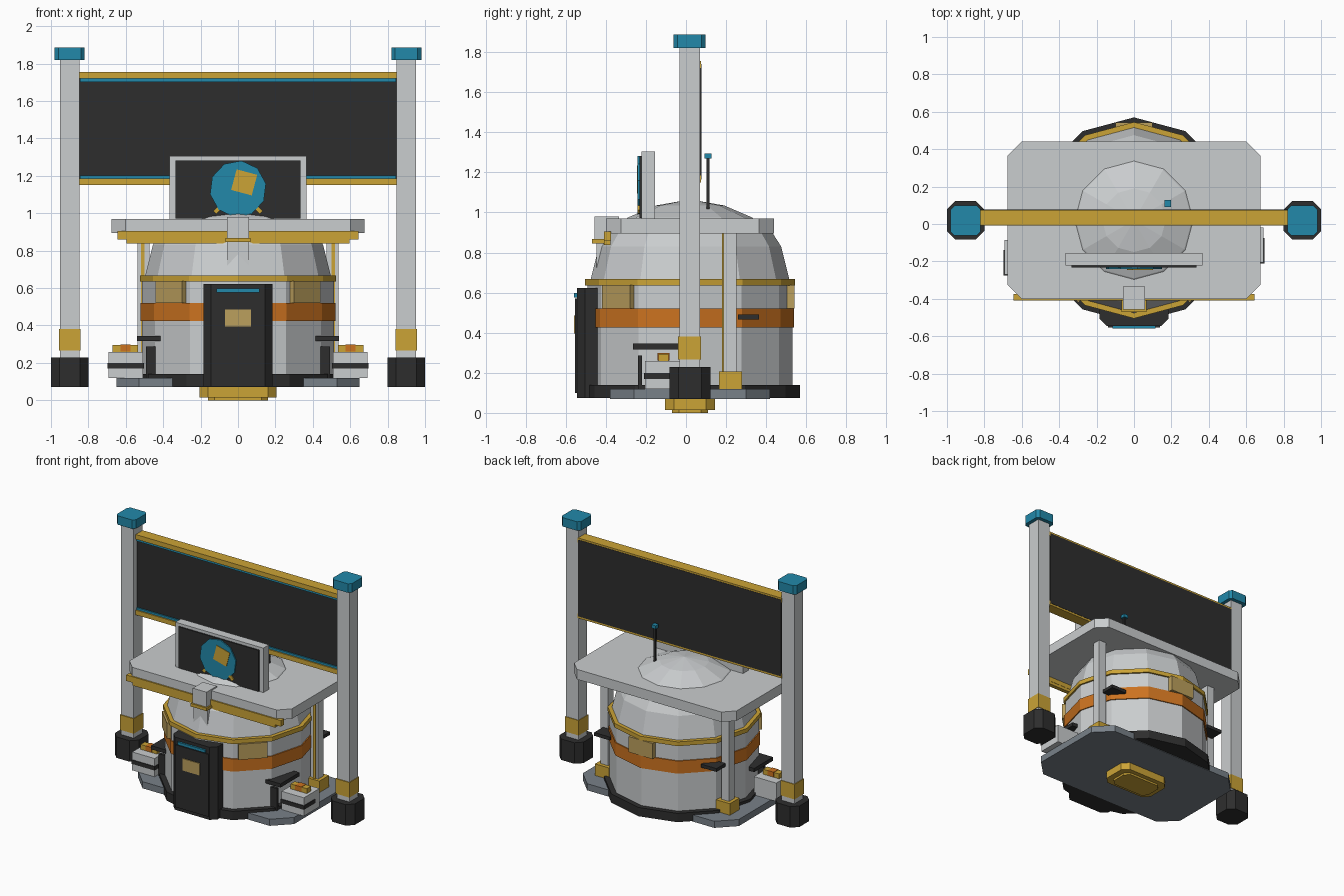
import bpy, bmesh, math
from mathutils import Matrix, Vector

if "Cube" in bpy.data.objects:
    bpy.data.objects.remove(bpy.data.objects["Cube"])

def material(name, rgb):
    m = bpy.data.materials.new(name)
    m.diffuse_color = (*rgb, 1)
    m.use_nodes = True
    m.node_tree.nodes["Principled BSDF"].inputs["Base Color"].default_value = m.diffuse_color
    return m

LIGHT = material("light grey", (0.59, 0.61, 0.62))
DARK = material("charcoal", (0.027, 0.027, 0.027))
SLATE = material("slate grey", (0.19, 0.22, 0.25))
GOLD = material("gold", (0.60, 0.37, 0.037))
TEAL = material("teal", (0.016, 0.25, 0.40))
ORANGE = material("orange", (0.60, 0.17, 0.014))
TAN = material("tan", (0.50, 0.35, 0.11))
CY = 0.02  # centre line of the drum

def finish(name, bm, mats):
    bmesh.ops.recalc_face_normals(bm, faces=bm.faces)
    me = bpy.data.meshes.new(name)
    bm.to_mesh(me)
    bm.free()
    for m in mats:
        me.materials.append(m)
    ob = bpy.data.objects.new(name, me)
    bpy.context.collection.objects.link(ob)
    return ob

def prism(name, mat, pts, z0, z1, matrix=None):
    bm = bmesh.new()
    f = bm.faces.new([bm.verts.new((x, y, z0)) for x, y in pts])
    r = bmesh.ops.extrude_face_region(bm, geom=[f])
    for v in r["geom"]:
        if isinstance(v, bmesh.types.BMVert):
            v.co.z = z1
    if matrix:
        bm.transform(matrix)
    return finish(name, bm, [mat])

def box(name, mat, xr, yr, zr, c=0, matrix=None):
    """Upright block, optionally with its four vertical corners cut by c."""
    (x0, x1), (y0, y1) = sorted(xr), sorted(yr)
    if c:
        pts = [(x0 + c, y0), (x1 - c, y0), (x1, y0 + c), (x1, y1 - c),
               (x1 - c, y1), (x0 + c, y1), (x0, y1 - c), (x0, y0 + c)]
    else:
        pts = [(x0, y0), (x1, y0), (x1, y1), (x0, y1)]
    return prism(name, mat, pts, zr[0], zr[1], matrix)

def lathe(name, mat, profile, n=12):
    """Faceted turned part around the drum axis."""
    bm = bmesh.new()
    rings = []
    for r, z in profile:
        rings.append([bm.verts.new((r * math.cos(2 * math.pi * i / n),
                      CY + r * math.sin(2 * math.pi * i / n), z)) for i in range(n)])
    for a, b in zip(rings, rings[1:]):
        for i in range(n):
            bm.faces.new((a[i], a[(i + 1) % n], b[(i + 1) % n], b[i]))
    bm.faces.new(rings[0])
    bm.faces.new(rings[-1])
    bmesh.ops.remove_doubles(bm, verts=bm.verts, dist=0.0005)
    return finish(name, bm, [mat])

def mx(s, a, b):
    return (s * a, s * b)

# Base slab, skirt ring and underside hatch
box("base_slab", SLATE, (-0.65, 0.65), (-0.38, 0.42), (0.07, 0.12), 0.12)
lathe("base_skirt", DARK, [(0.55, 0.074), (0.55, 0.14)])
box("bottom_hatch", GOLD, (-0.205, 0.205), (-0.105, 0.145), (0.015, 0.072), 0.045)
box("hatch_plate", GOLD, (-0.16, 0.16), (-0.07, 0.11), (0.0, 0.02), 0.035)

# Drum, bands and dome
lathe("drum_wall", LIGHT, [(0.512, 0.12), (0.512, 0.65)])
lathe("orange_band", ORANGE, [(0.52, 0.425), (0.52, 0.52)])
lathe("gold_ring", GOLD, [(0.525, 0.635), (0.525, 0.667)])
lathe("dome", LIGHT, [(0.50, 0.65), (0.455, 0.83), (0.41, 0.90), (0.31, 0.975),
                      (0.17, 1.035), (0.0005, 1.065)])

# Tan windows: two at the front diagonals, one at the back
for label, deg in (("front_left", -135), ("front_right", -45), ("back", 90)):
    m = Matrix.Translation((0, CY, 0)) @ Matrix.Rotation(math.radians(deg), 4, 'Z')
    box("window_" + label, TAN, (0.46, 0.522), (-0.1, 0.1), (0.52, 0.637), 0, m)

# Door block with inset panel, lamp and plaque
prism("door_frame", DARK, [(-0.185, -0.42), (-0.185, -0.505), (-0.145, -0.545),
                           (0.145, -0.545), (0.185, -0.505), (0.185, -0.42)], 0.075, 0.622)
box("door_panel", DARK, (-0.14, 0.14), (-0.553, -0.54), (0.10, 0.57))
box("door_lamp", TEAL, (-0.115, 0.115), (-0.559, -0.54), (0.577, 0.598))
box("door_plaque", TAN, (-0.07, 0.07), (-0.559, -0.55), (0.395, 0.485))

# Canopy with gold front trim and central bracket
box("canopy", LIGHT, (-0.677, 0.677), (-0.40, 0.44), (0.895, 0.97), 0.075)
box("canopy_trim", GOLD, (-0.645, 0.645), (-0.41, -0.375), (0.86, 0.905))
box("canopy_trim_lower", GOLD, (-0.595, 0.595), (-0.408, -0.377), (0.838, 0.862))
box("bracket", LIGHT, (-0.058, 0.058), (-0.457, -0.335), (0.868, 0.98))
box("bracket_clip", GOLD, (-0.068, 0.068), (-0.47, -0.40), (0.845, 0.868))
box("bracket_tail", LIGHT, (-0.058, 0.058), (-0.447, -0.40), (0.72, 0.87))

# Sign board on the canopy with a round badge
box("sign_frame", LIGHT, (-0.367, 0.367), (-0.222, -0.155), (0.96, 1.305))
box("sign_panel", DARK, (-0.335, 0.335), (-0.232, -0.22), (0.972, 1.283))

def facing(x, y, z, deg=0):
    """Turn a flat prism so that its thickness points to the front."""
    return (Matrix.Translation((x, y, z)) @ Matrix.Rotation(math.radians(deg), 4, 'Y')
            @ Matrix.Rotation(math.radians(90), 4, 'X'))

disc = [(0.152 * math.cos(math.tau * (i + 0.3) / 10),
         0.152 * math.sin(math.tau * (i + 0.3) / 10)) for i in range(10)]
prism("badge_disc", TEAL, disc, 0, 0.009, facing(0, -0.232, 1.13))
box("badge_square", GOLD, (-0.057, 0.057), (-0.057, 0.057), (0, 0.005), 0,
    facing(0.033, -0.24, 1.165, 15))
for s in (-1, 1):
    box("badge_foot", GOLD, (-0.02, 0.02), (-0.012, 0.012), (0, 0.009), 0,
        facing(s * 0.11, -0.232, 1.018, s * 45))

# Antenna
box("antenna_rod", DARK, (0.174, 0.188), (0.103, 0.117), (0.98, 1.275))
box("antenna_tip", TEAL, (0.163, 0.199), (0.092, 0.128), (1.27, 1.295))

# Billboard between the tall posts
box("billboard_panel", DARK, (-0.85, 0.85), (0.01, 0.07), (1.17, 1.74))
box("billboard_back", DARK, (-0.845, 0.845), (0.068, 0.077), (1.165, 1.742))
for label, z in (("top", 1.72), ("bottom", 1.15)):
    box("billboard_rail_" + label, GOLD, (-0.85, 0.85), (-0.008, 0.075), (z, z + 0.035))
for label, z in (("top", 1.702), ("bottom", 1.183)):
    box("billboard_light_" + label, TEAL, (-0.845, 0.845), (0.001, 0.02), (z, z + 0.018))

for s, side in ((-1, "left"), (1, "right")):
    # Tall billboard posts
    box("billboard_post_" + side, LIGHT, mx(s, 0.847, 0.952), (-0.033, 0.07), (0.2, 1.83))
    box("post_cap_" + side, TEAL, mx(s, 0.82, 0.98), (-0.062, 0.098), (1.82, 1.887), 0.02)
    box("post_sleeve_" + side, GOLD, mx(s, 0.842, 0.957), (-0.04, 0.075), (0.267, 0.38))
    box("post_foot_" + side, DARK, mx(s, 0.8, 1.0), (-0.083, 0.123), (0.072, 0.23), 0.045)
    # Rear canopy posts
    box("canopy_post_" + side, LIGHT, mx(s, 0.472, 0.537), (0.188, 0.253), (0.12, 0.9))
    box("canopy_post_strip_" + side, GOLD, mx(s, 0.50, 0.518), (0.18, 0.19), (0.2, 0.895))
    box("canopy_post_foot_" + side, GOLD, mx(s, 0.447, 0.562), (0.165, 0.28), (0.12, 0.207))
    # Side shelves and upright plates
    box("side_shelf_" + side, DARK, mx(s, 0.415, 0.54), (-0.265, -0.04), (0.317, 0.345))
    box("rear_shelf_" + side, DARK, mx(s, 0.38, 0.51), (0.26, 0.365), (0.465, 0.49))
    box("side_plate_" + side, DARK, mx(s, 0.44, 0.493), (-0.24, -0.22), (0.12, 0.287))
    # Supply crates
    y0 = -0.27 if s < 0 else -0.205
    y1 = y0 + 0.185
    box("crate_" + side, LIGHT, mx(s, 0.507, 0.693), (y0, y1), (0.12, 0.258))
    box("crate_band_" + side, DARK, mx(s, 0.503, 0.697), (y0 - 0.005, y0 + 0.13), (0.17, 0.20))
    ym = (y0 + y1) / 2
    box("crate_handle_" + side, GOLD, mx(s, 0.535, 0.67), (ym - 0.025, ym + 0.025), (0.255, 0.295))
    box("crate_latch_" + side, ORANGE, mx(s, 0.575, 0.627), (ym - 0.029, ym + 0.029), (0.262, 0.298))
